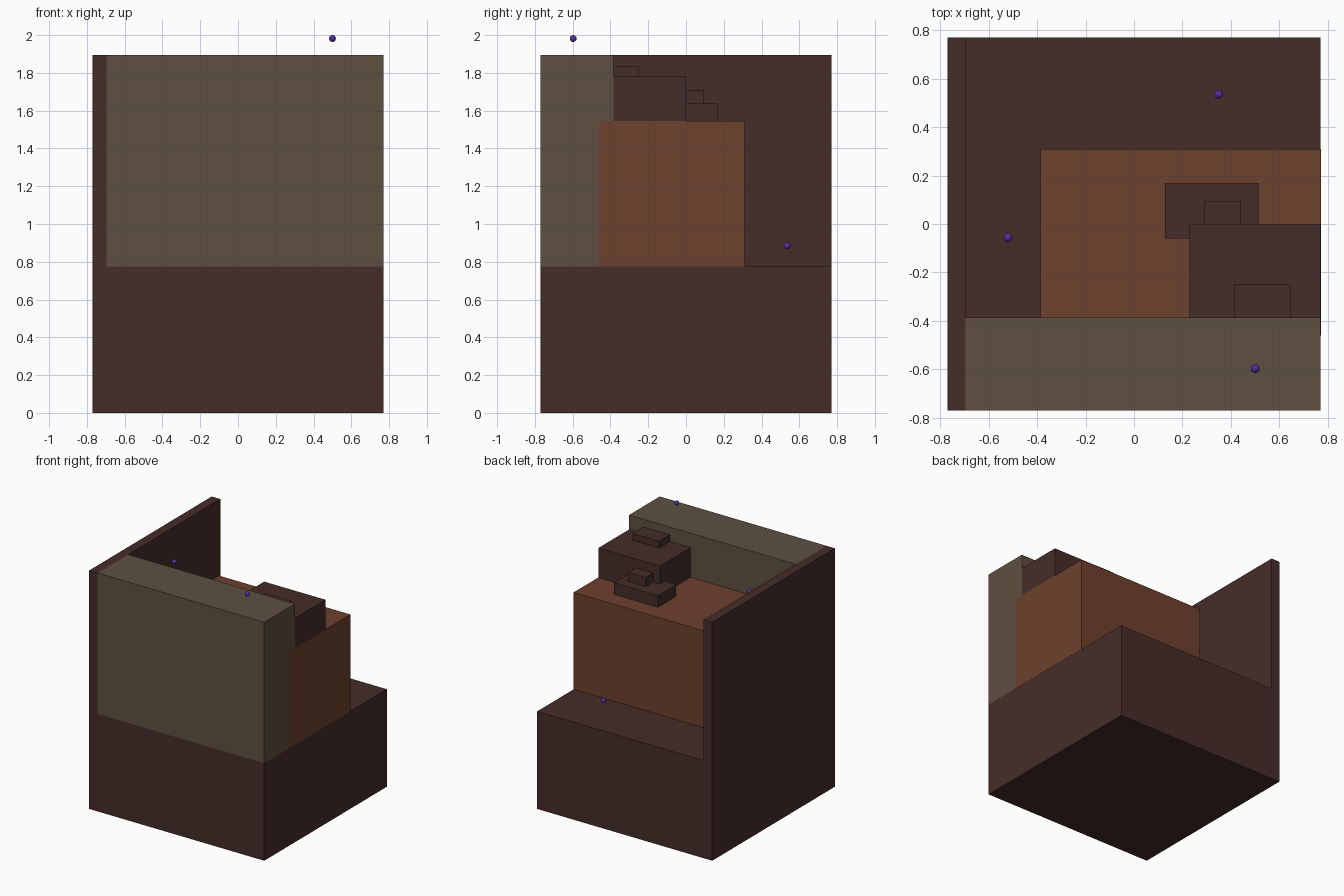
import bpy
import bmesh

if "Cube" in bpy.data.objects:
    bpy.data.objects.remove(bpy.data.objects["Cube"])


def material(name, rgb):
    m = bpy.data.materials.new(name)
    m.diffuse_color = (*rgb, 1)
    m.use_nodes = True
    m.node_tree.nodes["Principled BSDF"].inputs["Base Color"].default_value = m.diffuse_color
    return m


STONE = material("dark_brown", (0.060, 0.026, 0.022))
WALL = material("olive_grey", (0.112, 0.080, 0.053))
EARTH = material("rust_brown", (0.155, 0.052, 0.027))
GLOW = material("purple", (0.10, 0.025, 0.36))


def finish(name, bm, mat):
    mesh = bpy.data.meshes.new(name)
    bm.to_mesh(mesh)
    bm.free()
    mesh.materials.append(mat)
    obj = bpy.data.objects.new(name, mesh)
    bpy.context.collection.objects.link(obj)
    return obj


def box(name, xs, ys, zs, mat):
    bm = bmesh.new()
    bmesh.ops.create_cube(bm, size=1)
    for v in bm.verts:
        for i, (lo, hi) in enumerate((xs, ys, zs)):
            v.co[i] = lo if v.co[i] < 0 else hi
    finish(name, bm, mat)


def orb(name, centre, radius=0.018):
    bm = bmesh.new()
    bmesh.ops.create_uvsphere(bm, u_segments=16, v_segments=10, radius=radius)
    for f in bm.faces:
        f.smooth = True
    finish(name, bm, GLOW).location = centre


E = 0.77      # half width of the footprint
BASE = 0.775  # top of the base
TOP = 1.895   # top of the walls
STEP = 1.545  # top of the raised platform

# Base and the two walls
box("base", (-E, E), (-E, E), (0, BASE), STONE)
box("left_wall", (-E, -0.695), (-E, E), (BASE, TOP), STONE)
box("front_wall", (-0.695, E), (-E, -0.385), (BASE, TOP), WALL)

# Raised platform, a hair proud of the front wall's end face
box("platform", (-0.385, E + 0.001), (-0.46, 0.31), (BASE, STEP), EARTH)

# Stacked blocks on the platform
box("large_block", (0.23, E), (-0.385, 0), (STEP, 1.78), STONE)
box("large_block_cap", (0.412, 0.645), (-0.385, -0.25), (1.78, 1.833), STONE)
box("small_block", (0.128, 0.513), (-0.06, 0.17), (STEP, 1.638), STONE)
box("small_block_cap", (0.288, 0.442), (0, 0.095), (1.638, 1.71), STONE)

# Floating orbs
for i, p in enumerate([(0.5, -0.597, 1.982), (-0.52, -0.056, 1.76), (0.35, 0.535, 0.885)]):
    orb(f"orb_{i + 1}", p)
